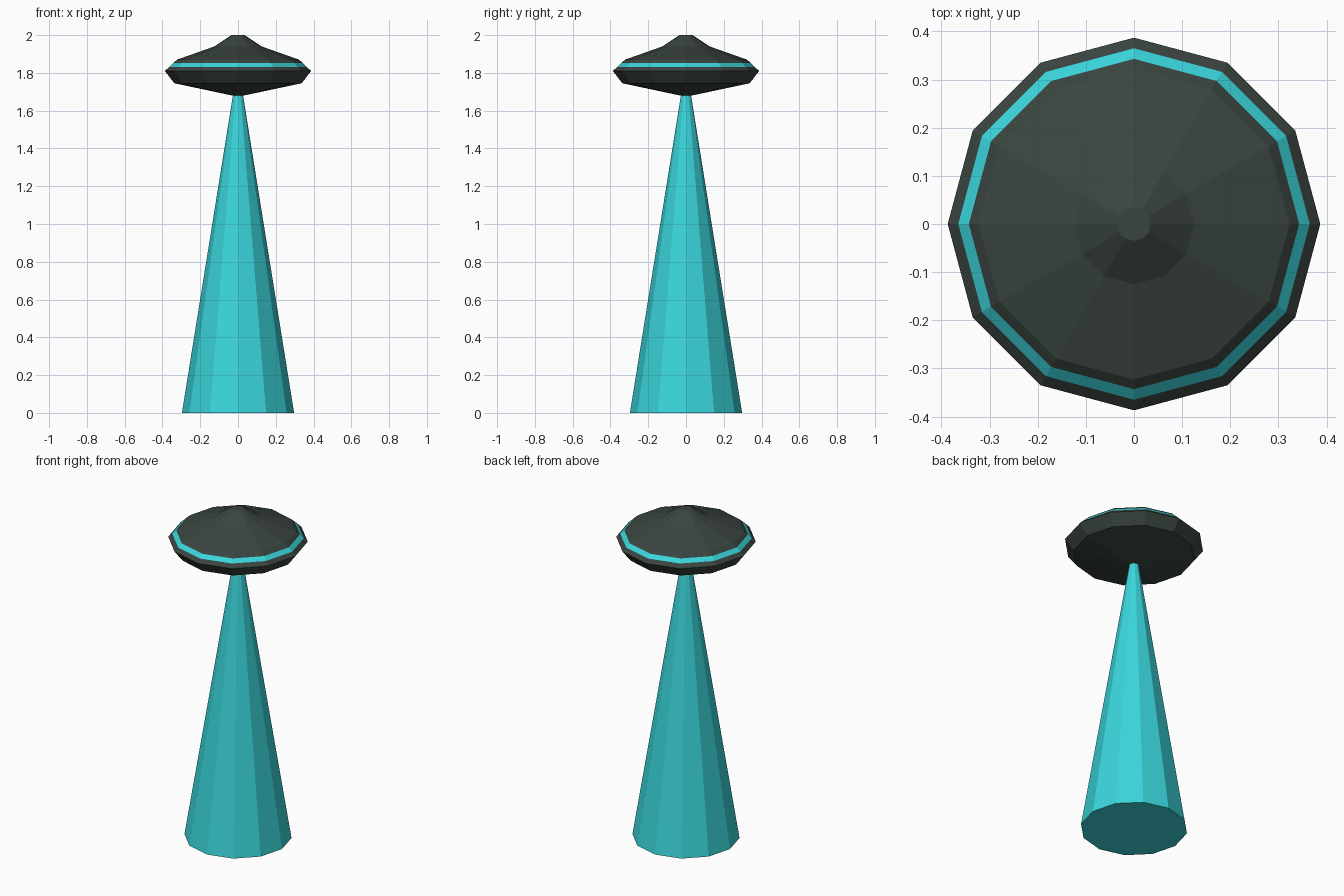
import bpy
import bmesh
from math import cos, sin, tau

SIDES = 12

cube = bpy.data.objects.get("Cube")
if cube:
    bpy.data.objects.remove(cube, do_unlink=True)


def make_material(name, color):
    mat = bpy.data.materials.new(name)
    mat.use_nodes = True
    mat.diffuse_color = color
    mat.node_tree.nodes["Principled BSDF"].inputs["Base Color"].default_value = color
    return mat


def lathe(name, profile, materials, accent_ring=None):
    """Turn (radius, height) points into a closed, flat-sided solid."""
    bm = bmesh.new()
    rings = [[bm.verts.new((r * cos(tau * i / SIDES), r * sin(tau * i / SIDES), z))
              for i in range(SIDES)] for r, z in profile]
    for n, (low, high) in enumerate(zip(rings, rings[1:])):
        for i in range(SIDES):
            j = (i + 1) % SIDES
            face = bm.faces.new((low[i], low[j], high[j], high[i]))
            face.material_index = int(n == accent_ring)
    bm.faces.new(rings[0][::-1])
    bm.faces.new(rings[-1])
    mesh = bpy.data.meshes.new(name)
    bm.to_mesh(mesh)
    bm.free()
    for mat in materials:
        mesh.materials.append(mat)
    obj = bpy.data.objects.new(name, mesh)
    bpy.context.collection.objects.link(obj)
    return obj


hull = make_material("dark green grey", (0.042, 0.058, 0.050, 1))
glow = make_material("bright cyan", (0.042, 0.67, 0.71, 1))

# Saucer hull, with a glowing band set into its upper rim
hull_profile = [(0.03, 1.68), (0.337, 1.745), (0.387, 1.81), (0.365, 1.831),
                (0.343, 1.852), (0.323, 1.87), (0.125, 1.94), (0.035, 2.0)]
lathe("saucer", hull_profile, [hull, glow], accent_ring=3)

# Light beam widening down to the ground
lathe("beam", [(0.297, 0), (0.027, 1.68)], [glow])
